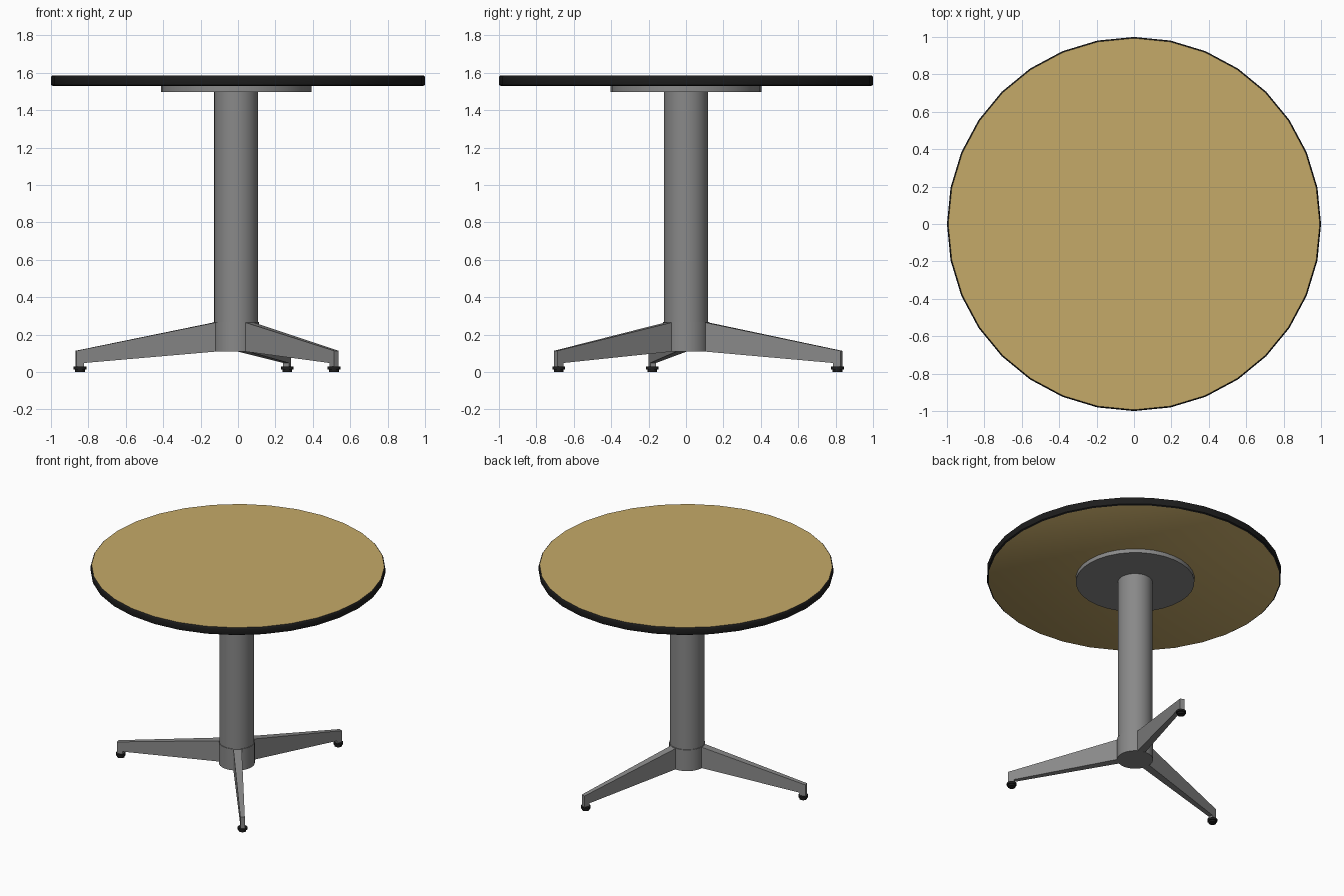
import bpy, bmesh, math

if "Cube" in bpy.data.objects:
    bpy.data.objects.remove(bpy.data.objects["Cube"])


def material(name, rgb):
    m = bpy.data.materials.new(name)
    m.diffuse_color = (*rgb, 1)
    m.use_nodes = True
    m.node_tree.nodes["Principled BSDF"].inputs["Base Color"].default_value = m.diffuse_color
    return m


WOOD = material("tan wood", (0.56, 0.40, 0.14))
BLACK = material("black rubber", (0.012, 0.012, 0.012))
METAL = material("grey metal", (0.25, 0.25, 0.25))
CX, CY = -0.01, 0.0  # pedestal axis


def finish(name, bm, mats, angle=35):
    bmesh.ops.recalc_face_normals(bm, faces=bm.faces)
    me = bpy.data.meshes.new(name)
    bm.to_mesh(me)
    bm.free()
    for m in mats:
        me.materials.append(m)
    ob = bpy.data.objects.new(name, me)
    bpy.context.collection.objects.link(ob)
    bpy.ops.object.select_all(action='DESELECT')
    ob.select_set(True)
    bpy.context.view_layer.objects.active = ob
    bpy.ops.object.shade_smooth_by_angle(angle=math.radians(angle))
    return ob


def turned(name, profile, sides, mats, x=CX, y=CY, cap_mat=0):
    """Stack rings of (radius, z), joined by side faces and capped."""
    bm = bmesh.new()
    rings = [[bm.verts.new((x + r * math.cos(2 * math.pi * i / sides),
                            y + r * math.sin(2 * math.pi * i / sides), z))
              for i in range(sides)] for r, z in profile]
    for a, b in zip(rings, rings[1:]):
        for i in range(sides):
            j = (i + 1) % sides
            bm.faces.new((a[i], a[j], b[j], b[i]))
    for ring in (rings[0], rings[-1]):
        bm.faces.new(ring).material_index = cap_mat
    return finish(name, bm, mats)


# Round top: black rim, wood top and underside
turned("table_top", [(0.988, 1.528), (0.998, 1.534), (1.0, 1.54), (1.0, 1.574),
                     (0.998, 1.581), (0.993, 1.586)],
       32, [BLACK, WOOD], 0, 0, cap_mat=1)

# Mounting plate, column and hub
turned("mounting_plate", [(0.403, 1.498), (0.403, 1.528)], 32, [METAL])
turned("column", [(0.118, 0.25), (0.118, 1.5)], 32, [METAL])
turned("hub", [(0.122, 0.108), (0.122, 0.267)], 32, [METAL])


# Tapered legs with a small lug at the tip, each on a foot
def leg(n, fx, fy):
    dx, dy = fx - CX, fy - CY
    d = math.hypot(dx, dy)
    ux, uy = dx / d, dy / d
    profile = [(0.08, 0.272), (d + 0.022, 0.113), (d + 0.022, 0.025),
               (d - 0.02, 0.025), (d - 0.02, 0.048), (0.08, 0.112)]
    bm = bmesh.new()
    sides = []
    for s in (-1, 1):
        ring = []
        for r, z in profile:
            w = s * (0.029 + (0.015 - 0.029) * (r - 0.08) / (d - 0.06))
            ring.append(bm.verts.new((CX + ux * r - uy * w, CY + uy * r + ux * w, z)))
        bm.faces.new(ring)
        sides.append(ring)
    a, b = sides
    for i in range(len(a)):
        j = (i + 1) % len(a)
        bm.faces.new((a[i], a[j], b[j], b[i]))
    finish(f"leg_{n}", bm, [METAL], 20)
    turned(f"foot_{n}", [(0.026, 0.0), (0.026, 0.012), (0.034, 0.014), (0.034, 0.028)],
           16, [BLACK], fx, fy)


for n, (fx, fy) in enumerate([(-0.845, -0.18), (0.263, 0.81), (0.513, -0.68)], 1):
    leg(n, fx, fy)
